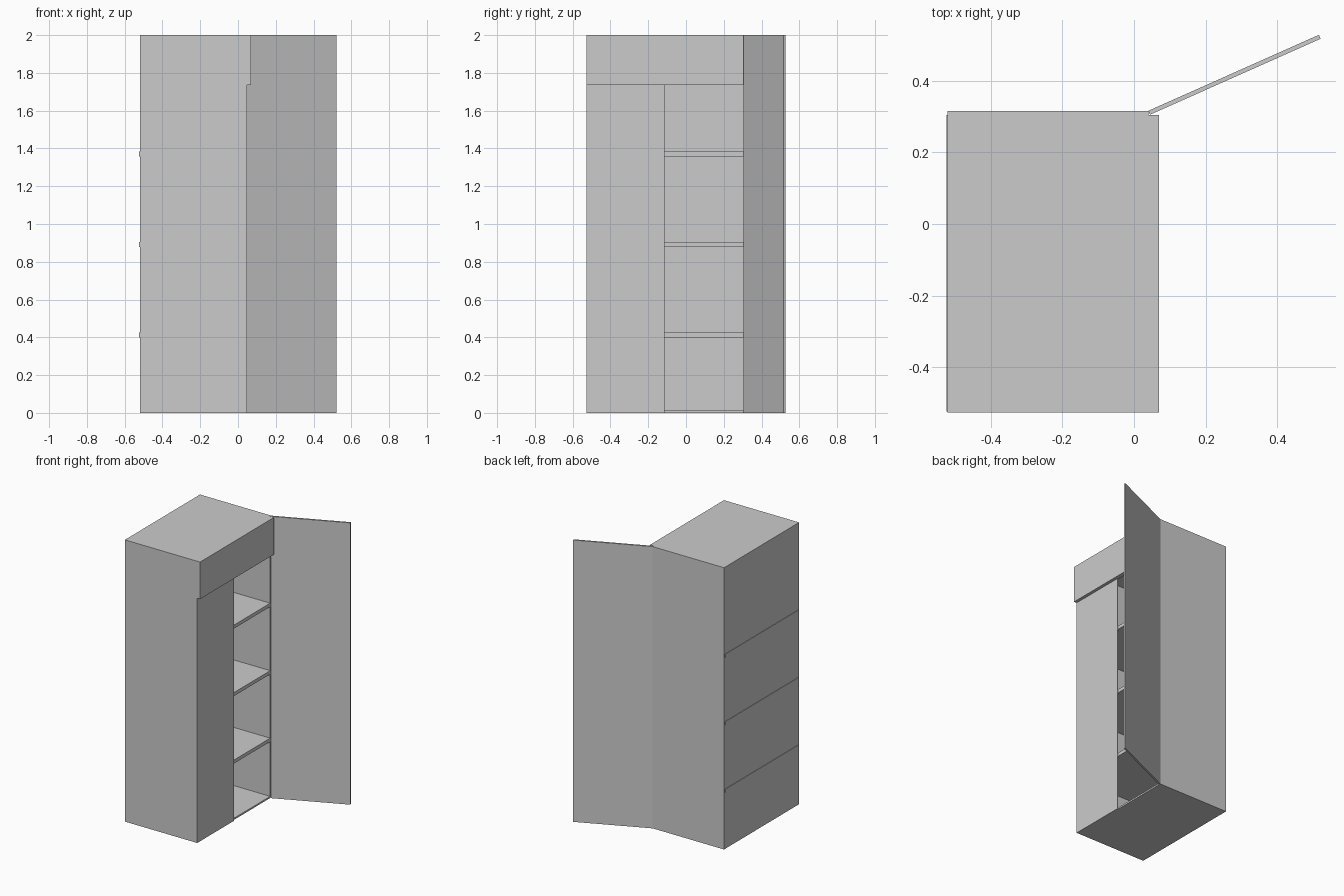
import bpy
import bmesh
import math
from mathutils import Matrix, Vector

cube = bpy.data.objects.get("Cube")
if cube:
    bpy.data.objects.remove(cube, do_unlink=True)

grey = bpy.data.materials.new("light_grey")
grey.use_nodes = True
grey.diffuse_color = (0.6, 0.6, 0.6, 1)
grey.node_tree.nodes["Principled BSDF"].inputs["Base Color"].default_value = (0.6, 0.6, 0.6, 1)


def panel(name, low, high):
    """Flat board spanning two opposite corners."""
    low, high = Vector(low), Vector(high)
    bm = bmesh.new()
    bmesh.ops.create_cube(bm, size=1)
    bmesh.ops.scale(bm, vec=high - low, verts=bm.verts)
    bmesh.ops.translate(bm, vec=(low + high) / 2, verts=bm.verts)
    mesh = bpy.data.meshes.new(name)
    bm.to_mesh(mesh)
    bm.free()
    mesh.materials.append(grey)
    obj = bpy.data.objects.new(name, mesh)
    bpy.context.collection.objects.link(obj)
    return obj


# Carcass dimensions
T = 0.012
X0, X1 = -0.52, 0.04
Y0, Y1 = -0.526, 0.316
H = 2.0

# Carcass, open towards +x
panel("floor", (X0, Y0, 0), (X1, Y1, T))
panel("top", (X0, Y0, H - T), (X1, Y1, H))
panel("rear_wall", (X0, Y0, T), (X0 + T, Y1, H - T))
panel("side_wall_front", (X0 + T, Y0, T), (X1, Y0 + T, H - T))
panel("side_wall_back", (X0 + T, Y1 - T, T), (X1, Y1, H - T))

# Shelves, their edges showing through the rear wall
for i in range(3):
    z = 0.4 + i * 0.479
    panel(f"shelf_{i + 1}", (X0 - 0.003, Y0 + 0.003, z), (X1, Y1 - T, z + 0.025))

# Fixed door and the header board above the opening
panel("fixed_door", (X1, Y0, 0), (X1 + 0.008, -0.113, H))
panel("header", (X1, Y0, 1.737), (0.07, Y1 - T, H))

# Open door, swung out about its hinge
door = panel("open_door", (0, -T, 0), (0.521, 0, H))
door.data.transform(Matrix.Translation((X1, Y1, 0)) @ Matrix.Rotation(math.radians(24), 4, "Z"))
